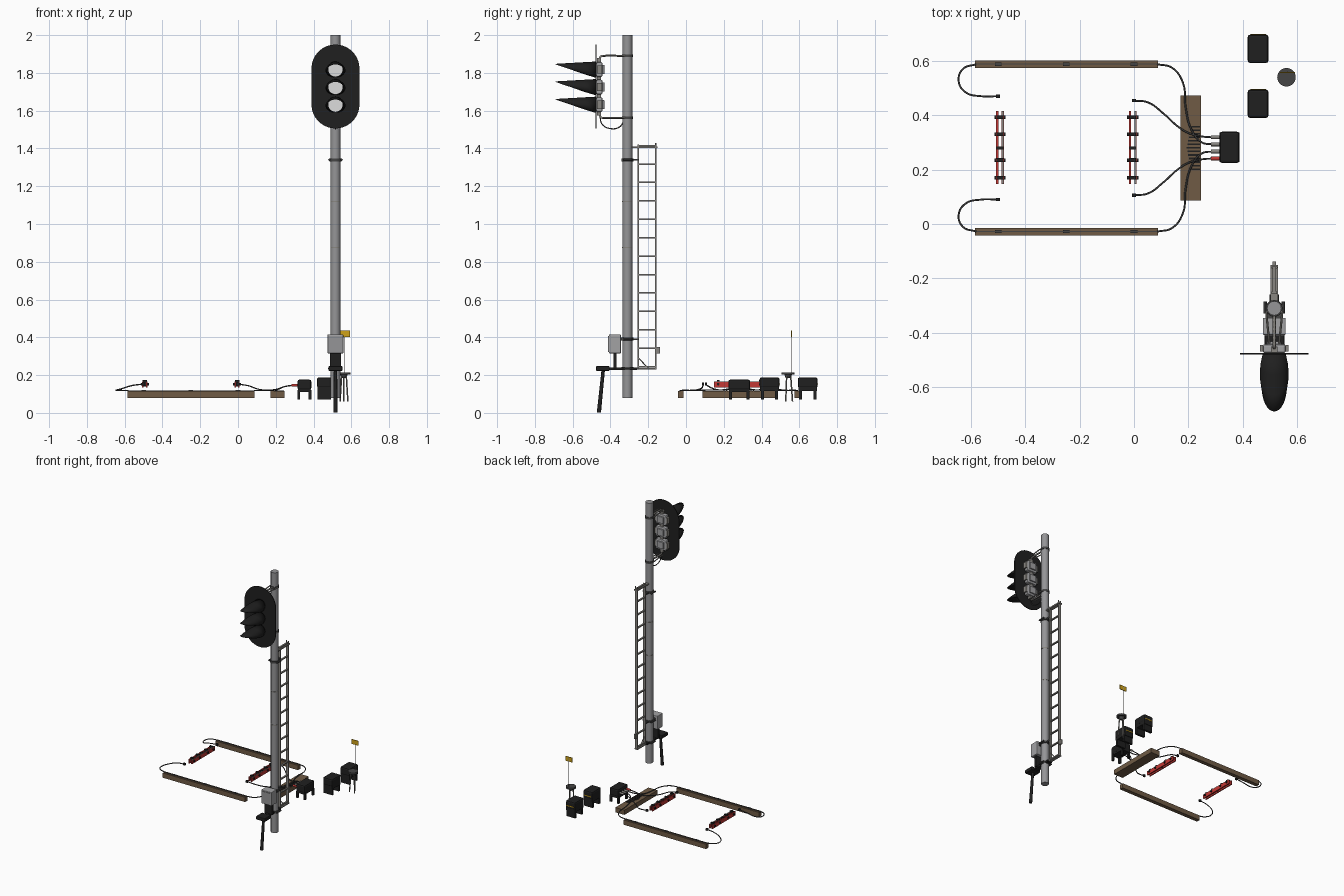
import bpy, bmesh, math
from mathutils import Vector

if "Cube" in bpy.data.objects:
    bpy.data.objects.remove(bpy.data.objects["Cube"])

def mat(name, *c):
    m = bpy.data.materials.new(name)
    m.diffuse_color = (*c, 1)
    m.use_nodes = True
    m.node_tree.nodes["Principled BSDF"].inputs["Base Color"].default_value = m.diffuse_color
    return m

GREY = mat("mast grey", .30, .30, .31)
LIGHT = mat("housing grey", .36, .36, .37)
STEEL = mat("galvanised steel", .25, .24, .22)
DARK = mat("dark grey", .06, .06, .06)
BLACK = mat("black", .014, .014, .014)
LENS = mat("lens white", .72, .72, .72)
WOOD = mat("wood brown", .16, .105, .06)
RED = mat("red", .55, .04, .035)
YELLOW = mat("yellow", .62, .36, .01)

def finish(bm, name, m, smooth=False):
    bmesh.ops.recalc_face_normals(bm, faces=bm.faces)
    me = bpy.data.meshes.new(name)
    bm.to_mesh(me)
    bm.free()
    me.materials.append(m)
    ob = bpy.data.objects.new(name, me)
    bpy.context.collection.objects.link(ob)
    if smooth:
        bpy.ops.object.select_all(action='DESELECT')
        bpy.context.view_layer.objects.active = ob
        ob.select_set(True)
        bpy.ops.object.shade_smooth_by_angle(angle=math.radians(40))
    return ob

def box(name, m, x0, x1, y0, y1, z0, z1, bevel=0):
    bm = bmesh.new()
    bmesh.ops.create_cube(bm, size=1)
    for v in bm.verts:
        v.co = ((x0 + x1) / 2 + v.co.x * (x1 - x0), (y0 + y1) / 2 + v.co.y * (y1 - y0),
                (z0 + z1) / 2 + v.co.z * (z1 - z0))
    if bevel:
        bmesh.ops.bevel(bm, geom=bm.edges[:], offset=bevel, segments=2, affect='EDGES', profile=.5)
    return finish(bm, name, m)

def rod(name, m, a, b, r, n=12, r2=None):
    a, b = Vector(a), Vector(b)
    bm = bmesh.new()
    bmesh.ops.create_cone(bm, cap_ends=True, segments=n, radius1=r, radius2=r if r2 is None else r2,
                          depth=(b - a).length)
    q = (b - a).to_track_quat('Z', 'Y')
    for v in bm.verts:
        v.co = q @ v.co + (a + b) / 2
    return finish(bm, name, m, n > 8)

def cable(name, m, pts, r=.0035):
    cu = bpy.data.curves.new(name, 'CURVE')
    cu.dimensions = '3D'
    cu.bevel_depth, cu.bevel_resolution, cu.resolution_u = r, 1, 6
    s = cu.splines.new('BEZIER')
    s.bezier_points.add(len(pts) - 1)
    for p, c in zip(s.bezier_points, pts):
        p.co = c
        p.handle_left_type = p.handle_right_type = 'AUTO'
    cu.materials.append(m)
    ob = bpy.data.objects.new(name, cu)
    bpy.context.collection.objects.link(ob)
    bpy.ops.object.select_all(action='DESELECT')
    bpy.context.view_layer.objects.active = ob
    ob.select_set(True)
    bpy.ops.object.convert(target='MESH')

MX, MY = .516, -.31

# Mast with joints
rod("mast", GREY, (MX, MY, .08), (MX, MY, 2), .026, 24)
for z in (.875, 1.12):
    rod("mast_joint", STEEL, (MX, MY, z - .003), (MX, MY, z + .003), .0275, 24)

# Clamps around the mast
for z in (.235, .39, 1.34):
    rod("mast_clamp", DARK, (MX, MY, z - .008), (MX, MY, z + .008), .031, 24)
    for s in (-1, 1):
        rod("clamp_bolt", DARK, (MX + s * .033, MY - .02, z), (MX + s * .033, MY + .025, z), .006, 8)
    box("ladder_bracket", DARK, MX - .012, MX + .012, MY + .02, -.25, z - .005, z + .005)

# Signal backboard: a thin upright stadium
bm = bmesh.new()
ring = []
for i in range(48):
    a = 2 * math.pi * (i + .5) / 48
    up = .095 if math.sin(a) > 0 else -.095
    ring.append(bm.verts.new((MX + .127 * math.cos(a), -.480, 1.728 + up + .127 * math.sin(a))))
f = bm.faces.new(ring)
ext = bmesh.ops.extrude_face_region(bm, geom=[f])
for v in ext["geom"]:
    if isinstance(v, bmesh.types.BMVert):
        v.co.y += .006
finish(bm, "backboard", BLACK)

def hood(zc):
    # slanted tube: full length on top, almost nothing at the bottom
    bm = bmesh.new()
    n, rings = 32, []
    for u, rx in ((0, .043), (.35, .051), (.7, .053), (1, .047)):
        row = []
        for i in range(n):
            a = 2 * math.pi * i / n
            t = max(.03, ((math.sin(a) + 1) / 2) ** .9) * u
            row.append(bm.verts.new((MX + rx * math.cos(a), -.48 - .21 * t,
                                     zc + .042 * math.sin(a) - .012 * t)))
        rings.append(row)
    for r0, r1 in zip(rings, rings[1:]):
        for i in range(n):
            j = (i + 1) % n
            bm.faces.new((r0[i], r0[j], r1[j], r1[i]))
    ob = finish(bm, "lamp_hood", BLACK, True)
    s = ob.modifiers.new("wall", 'SOLIDIFY')
    s.thickness = .003

# Three lamp units: lens, hood, housing
for z in (1.632, 1.725, 1.818):
    rod("lens", LENS, (MX, -.479, z), (MX, -.485, z), .038, 28)
    hood(z)
    box("lamp_housing", LIGHT, MX - .042, MX + .042, -.475, -.442, z - .039, z + .039, .008)
    box("housing_cover", LIGHT, MX - .026, MX + .026, -.444, -.432, z - .024, z + .024, .003)
    for s in (-1, 1):
        box("housing_hinge", STEEL, MX + s * .047 - .006, MX + s * .047 + .006,
            -.47, -.445, z - .022, z + .022)
box("housing_spine", STEEL, MX - .012, MX + .012, -.472, -.45, 1.575, 1.88)

# Head support arms
for z, zi in ((1.89, 1.85), (1.562, 1.60)):
    cable("head_arm", STEEL, [(MX, -.455, zi), (MX, -.452, z - .004 if z > 1.7 else z + .004),
                              (MX, -.435, z), (MX, -.335, z)], .006)
    rod("arm_clamp", DARK, (MX, MY, z - .007), (MX, MY, z + .007), .030, 24)
    for s in (-1, 1):
        rod("arm_strut", STEEL, (MX + s * .03, MY - .01, z), (MX + s * .018, -.44, z), .004, 8)
cable("head_cable", DARK, [(MX, -.455, 1.59), (MX, -.445, 1.53), (MX, -.40, 1.505),
                           (MX, -.35, 1.515), (MX, -.33, 1.545)])

# Ladder beside the mast
for y in (-.253, -.160):
    box("ladder_rail", STEEL, MX - .010, MX + .010, y - .004, y + .004, .235, 1.42)
for i in range(13):
    z = .245 + i * .0975
    box("ladder_rung", STEEL, MX - .006, MX + .006, -.253, -.16, z - .004, z + .004)
box("ladder_top", STEEL, MX - .014, MX + .014, -.285, -.150, 1.402, 1.411)
box("ladder_foot", STEEL, MX - .012, MX + .012, -.26, -.155, .23, .238)
rod("ladder_brace", STEEL, (MX, -.25, .29), (MX, -.20, .235), .003, 8)
box("ladder_lock", STEEL, MX - .006, MX + .006, -.158, -.138, .315, .35)
for s in (-1, 1):
    rod("ladder_tip", STEEL, (MX + s * .008, -.16, 1.41), (MX + s * .008, -.16, 1.43), .004, 8)

# Junction box and its black support with leaning leg
box("junction_box", LIGHT, .474, .558, -.408, -.345, .315, .415, .004)
box("junction_box_lid", GREY, .480, .552, -.412, -.407, .322, .408)
box("junction_stand", BLACK, .486, .546, -.383, -.367, .235, .316)
box("junction_bracket", DARK, .49, .54, -.35, -.325, .382, .398)
box("support_arm", BLACK, MX - .018, MX + .018, -.45, -.26, .228, .241)
box("leg_head", BLACK, .480, .553, -.476, -.405, .222, .248, .004)
rod("leaning_leg", BLACK, (MX, -.438, .23), (MX, -.461, .002), .009, 12, .011)

# Trackside parts come in pairs mirrored about y = 0.28
C = .28
mir = lambda p, s: (p[0], C + s * p[1], p[2])
for s in (1, -1):
    yc = C + s * .308
    box("long_plank", WOOD, -.585, .088, yc - .014, yc + .014, .08, .115)
    box("plank_cable", DARK, -.585, .088, yc - .002, yc + .002, .114, .119)
    for x in (-.5, -.25, 0):
        box("plank_cable_clip", DARK, x - .012, x + .012, yc - .006, yc + .006, .114, .121)
    left = [(-.58, .308, .118), (-.63, .29, .12), (-.645, .245, .12), (-.62, .205, .127),
            (-.56, .19, .145), (-.505, .19, .152)]
    outer = [(.085, .308, .118), (.14, .295, .118), (.18, .24, .119), (.19, .15, .121),
             (.21, .07, .124), (.25, .02, .14), (.29, .013, .146)]
    inner = [(.0, .174, .152), (.05, .168, .145), (.11, .125, .125), (.16, .08, .121),
             (.20, .055, .124), (.25, .042, .14), (.29, .039, .146)]
    for name, pts in (("left_cable", left), ("outer_cable", outer), ("inner_cable", inner)):
        cable(name, DARK, [mir(p, s) for p in pts])
    for x, dy in ((-.5, .19), (.0, .174)):
        y = C + s * dy
        box("cable_plug", BLACK, x - .007, x + .007, y - .006, y + .006, .145, .160)
    for dy in (.013, .039):
        y = C + s * dy
        rod("box_connector", RED if s < 0 and dy > .03 else STEEL,
            (.283, y, .146), (.318, y, .146), .007, 12)

# Short cross plank with a fan of dark slots
box("cross_plank", WOOD, .172, .246, .087, .472, .08, .115)
for i in range(-6, 7):
    y = C + i * .013
    w = .05 - abs(i) * .003
    box("plank_slot", BLACK, .243 - w, .243, y - .003, y + .003, .114, .118)

# Red wheel sensors: twin bars joined by clamps
for xc in (-.493, -.005):
    for dx in (-.010, .010):
        box("sensor_bar", RED, xc + dx - .004, xc + dx + .004, .147, .415, .135, .163)
        box("sensor_bar_edge", STEEL if dx > 0 else RED, xc + dx - .003, xc + dx + .003,
            .147, .415, .162, .166)
    for y in (.170, .235, .330, .393):
        rod("sensor_bolt", BLACK, (xc - .021, y, .152), (xc + .021, y, .152), .007, 10)
        box("sensor_clamp", BLACK, xc - .012, xc + .012, y - .007, y + .007, .145, .173)
    box("sensor_core", BLACK, xc - .012, xc + .012, .274, .286, .14, .168)

# Black cabinets standing on legs
def cabinet(x0, x1, y0, y1, z0, z1):
    box("cabinet_body", BLACK, x0 + .003, x1 - .003, y0 + .003, y1 - .003, z0, z1 - .012)
    box("cabinet_lid", BLACK, x0, x1, y0, y1, z1 - .055, z1, .010)

cabinet(.315, .388, .224, .340, .11, .176)
for x in (.322, .381):
    for y in (.236, .328):
        box("cabinet_leg", BLACK, x - .007, x + .007, y - .008, y + .008, .07, .12)
for y0 in (.390, .592):
    cabinet(.418, .495, y0, y0 + .105, .115, .188)
    for y in (y0 + .015, y0 + .09):
        box("cabinet_leg", BLACK, .421, .492, y - .008, y + .008, .07, .12)
    box("cabinet_stripe", YELLOW, .428, .485, y0 + .102, y0 + .107, .150, .156)

# Round marker table with flag
rod("marker_disc", DARK, (.561, .54, .203), (.561, .54, .215), .034, 28)
rod("marker_collar", DARK, (.561, .54, .185), (.561, .54, .204), .012, 14, .02)
for i in range(3):
    a = 2 * math.pi * i / 3 + math.pi / 2
    d = Vector((math.cos(a), math.sin(a), 0))
    p = Vector((.561, .54, 0))
    rod("marker_leg", STEEL, p + d * .014 + Vector((0, 0, .2)), p + d * .024 + Vector((0, 0, .06)), .004, 8)
rod("flag_pole", STEEL, (.565, .56, .20), (.565, .56, .43), .002, 8)
box("flag", YELLOW, .537, .593, .556, .560, .402, .436)
